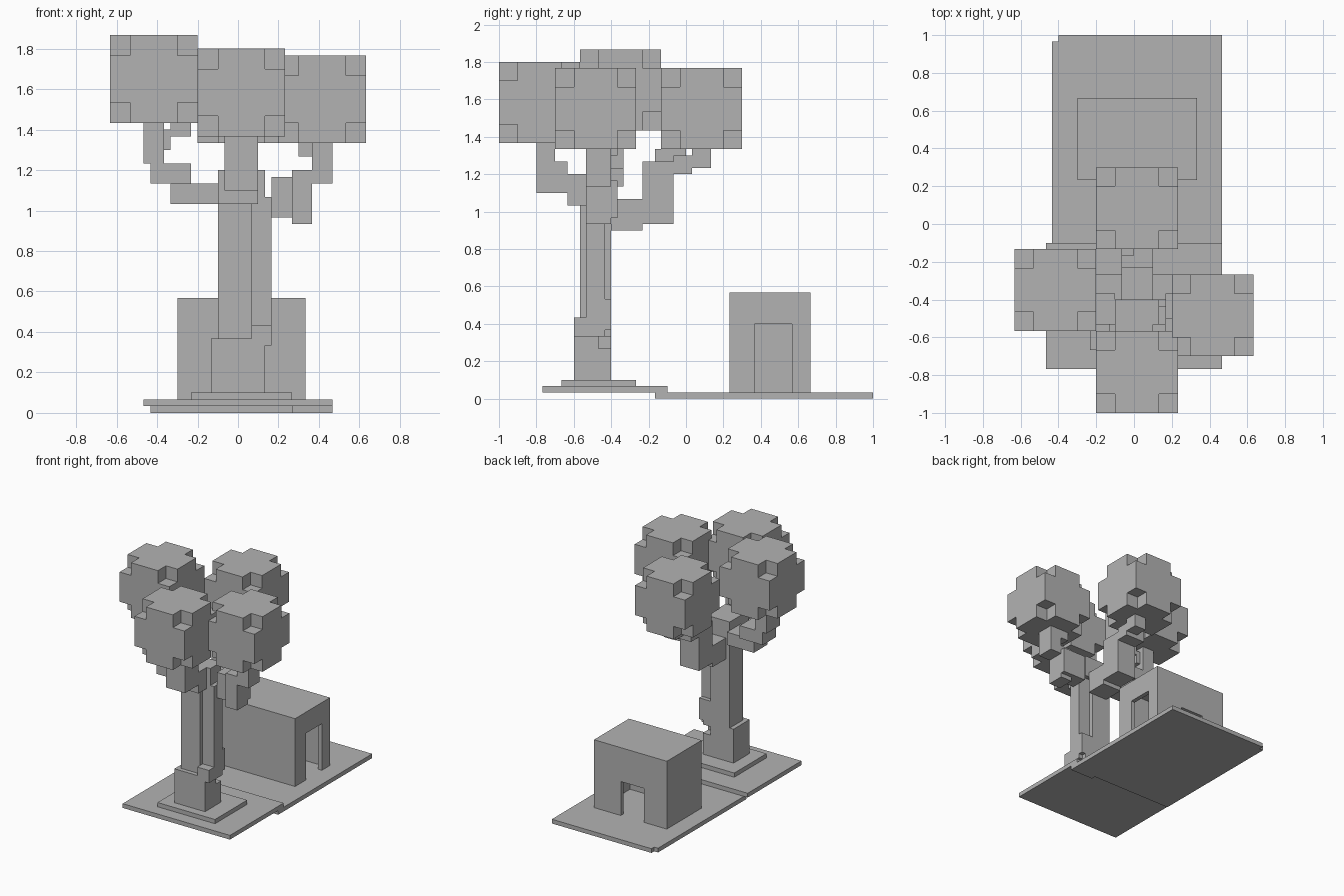
import bpy
import bmesh
from itertools import product
from math import radians
from mathutils import Vector

if "Cube" in bpy.data.objects:
    bpy.data.objects.remove(bpy.data.objects["Cube"], do_unlink=True)

UNIT = 1 / 30  # edge of one block

stone = bpy.data.materials.new("plain_grey")
stone.use_nodes = True
grey = (0.45, 0.45, 0.45, 1)
stone.diffuse_color = grey
stone.node_tree.nodes["Principled BSDF"].inputs["Base Color"].default_value = grey


def cells(box):
    """All blocks inside a box given as x, y and z spans."""
    return set(product(*(range(*span) for span in box)))


def block_part(name, boxes, cuts=()):
    """Outer skin of joined block boxes, with other boxes cut away."""
    solid = set().union(*map(cells, boxes))
    for cut in cuts:
        solid -= cells(cut)
    bm = bmesh.new()
    verts = {}

    def corner(point):
        if point not in verts:
            verts[point] = bm.verts.new(Vector(point) * UNIT)
        return verts[point]

    for cell in solid:
        for axis, side in product(range(3), (0, 1)):
            neighbour = list(cell)
            neighbour[axis] += 2 * side - 1
            if tuple(neighbour) in solid:
                continue
            loop = []
            for a, b in ((0, 0), (1, 0), (1, 1), (0, 1)):
                point = list(cell)
                point[axis] += side
                point[(axis + 1) % 3] += a
                point[(axis + 2) % 3] += b
                loop.append(corner(tuple(point)))
            bm.faces.new(loop if side else loop[::-1])
    # Merge the flat squares into large clean faces
    bmesh.ops.dissolve_limit(bm, angle_limit=radians(1), verts=bm.verts, edges=bm.edges)
    bmesh.ops.triangulate(bm, faces=[f for f in bm.faces if len(f.verts) > 4])
    mesh = bpy.data.meshes.new(name)
    bm.to_mesh(mesh)
    bm.free()
    mesh.materials.append(stone)
    bpy.context.collection.objects.link(bpy.data.objects.new(name, mesh))


def leaf_ball(name, low, size=13, bite=3):
    """Cube of leaves with its eight corners bitten off."""
    box = [(start, start + size) for start in low]
    ends = [((a, a + bite), (b - bite, b)) for a, b in box]
    block_part(name, [box], list(product(*ends)))


# Ground slabs and planting bed
block_part("back_slab",
           [((-13, 14), (-4, 30), (0, 1)), ((8, 14), (-5, -4), (0, 1))],
           [((-13, -12), (29, 30), (0, 1))])
block_part("front_slab", [((-14, 14), (-23, -3), (1, 2))])
block_part("planting_bed", [((-7, 8), (-20, -8), (2, 3))])

# Hollow house with a side doorway and a back doorway
block_part("house", [((-9, 10), (7, 20), (1, 17))], [
    ((-8, 9), (8, 19), (1, 16)),
    ((9, 10), (11, 17), (1, 12)),
    ((-3, 3), (19, 20), (1, 9)),
])

# Trunk made of a wide foot and two uneven columns
block_part("trunk", [
    ((-4, 4), (-18, -12), (3, 11)),
    ((-3, 2), (-17, -12), (11, 31)),
    ((2, 5), (-16, -13), (10, 32)),
    ((2, 5), (-18, -13), (10, 13)),
    ((2, 5), (-16, -12), (11, 16)),
    ((-3, 4), (-16, -12), (31, 36)),
], [((2, 4), (-14, -12), (8, 10))])

# Stepped branches reaching out to each ball of leaves
block_part("front_branch", [
    ((-3, 3), (-19, -13), (31, 36)),
    ((-2, 3), (-24, -19), (33, 38)),
    ((-2, 3), (-24, -21), (38, 41)),
])
block_part("right_branch", [
    ((-10, -3), (-16, -11), (31, 34)),
    ((-13, -7), (-15, -10), (34, 37)),
    ((-14, -11), (-15, -10), (37, 43)),
    ((-11, -10), (-13, -11), (39, 42)),
    ((-10, -7), (-13, -11), (41, 43)),
])
block_part("left_branch", [
    ((5, 11), (-15, -11), (29, 35)),
    ((8, 11), (-16, -12), (28, 36)),
    ((11, 14), (-16, -12), (34, 40)),
    ((9, 11), (-14, -12), (38, 40)),
])
block_part("back_branch", [
    ((-2, 3), (-12, -7), (27, 32)),
    ((-2, 3), (-7, -2), (28, 38)),
    ((-2, 3), (-2, 1), (36, 39)),
    ((0, 3), (1, 4), (37, 40)),
    ((-2, 0), (-5, 0), (38, 40)),
])

# Balls of leaves
leaf_ball("right_leaves", (-19, -17, 43))
leaf_ball("front_leaves", (-6, -30, 41))
leaf_ball("left_leaves", (6, -21, 40))
leaf_ball("back_leaves", (-6, -4, 40))
